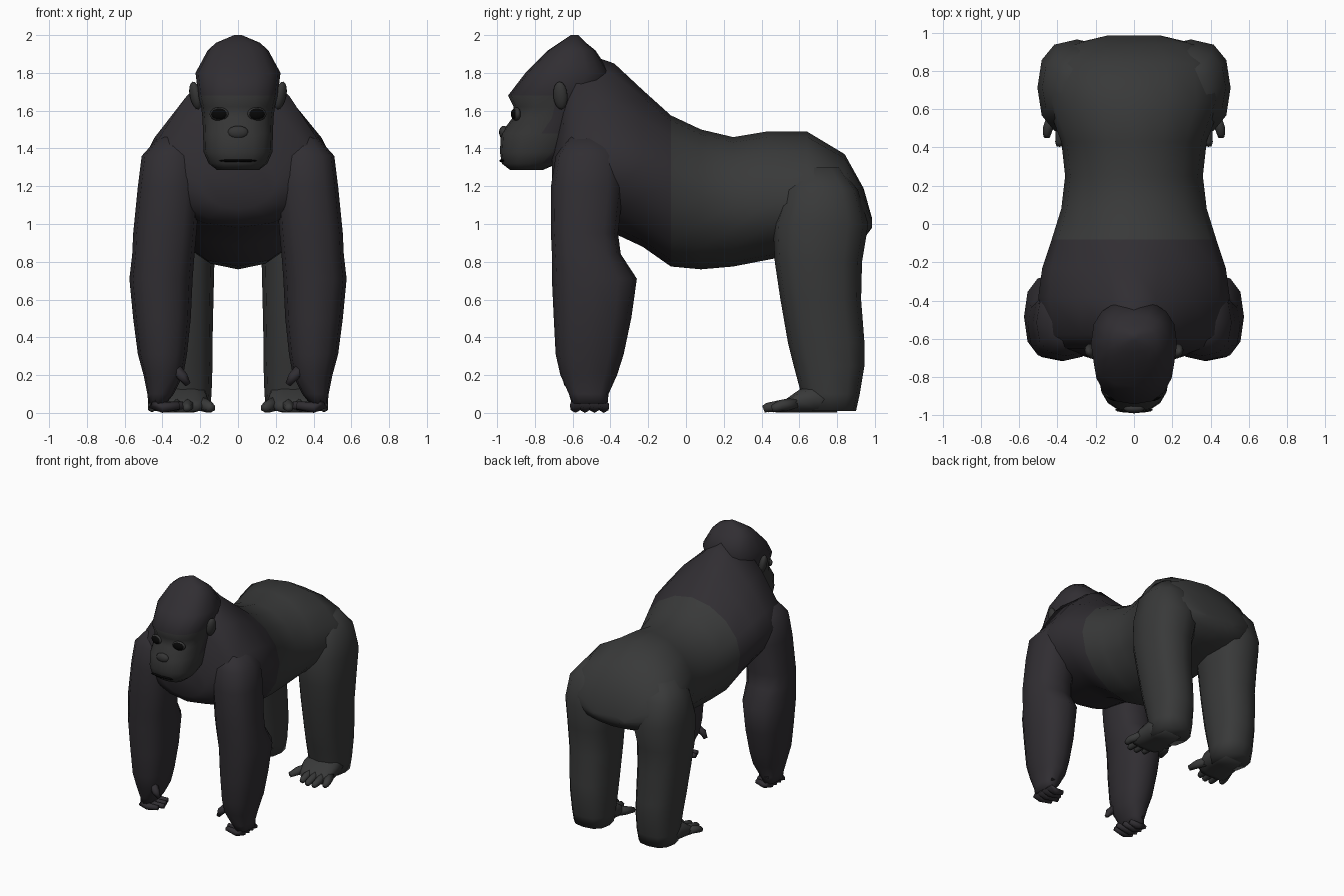
import bpy, bmesh
from math import cos, sin, pi
from mathutils import Vector

if "Cube" in bpy.data.objects:
    bpy.data.objects.remove(bpy.data.objects["Cube"])


def material(name, r, g, b):
    m = bpy.data.materials.new(name)
    m.diffuse_color = (r, g, b, 1)
    m.use_nodes = True
    m.node_tree.nodes["Principled BSDF"].inputs["Base Color"].default_value = m.diffuse_color
    return m


fur_front = material("fur_front", 0.030, 0.027, 0.032)
fur_rear = material("fur_rear", 0.040, 0.041, 0.041)
skin = material("skin", 0.036, 0.036, 0.036)
black = material("black", 0.002, 0.002, 0.002)


def loft(name, rings, mat, mirror=False):
    """Skin a list of equal-length point rings and cap both ends."""
    bm = bmesh.new()
    rows = [[bm.verts.new(p) for p in ring] for ring in rings]
    n = len(rows[0])
    for a, b in zip(rows, rows[1:]):
        for i in range(n):
            j = (i + 1) % n
            bm.faces.new((a[i], a[j], b[j], b[i]))
    bm.faces.new(rows[0])
    bm.faces.new(rows[-1])
    bmesh.ops.recalc_face_normals(bm, faces=bm.faces)
    for f in bm.faces:
        f.smooth = True
    me = bpy.data.meshes.new(name)
    bm.to_mesh(me)
    bm.free()
    me.materials.append(mat)
    ob = bpy.data.objects.new(name, me)
    bpy.context.collection.objects.link(ob)
    if mirror:
        ob.modifiers.new("mirror", 'MIRROR').use_clip = False
    return ob


def spow(v, p):
    return (1 if v >= 0 else -1) * abs(v) ** (2 / p)


def level(z, x0, x1, y0, y1, p=2.5, n=12):
    """Horizontal rounded section filling a rectangle."""
    return [((x0 + x1) / 2 + (x1 - x0) / 2 * spow(cos(2 * pi * i / n), p),
             (y0 + y1) / 2 + (y1 - y0) / 2 * spow(sin(2 * pi * i / n), p), z)
            for i in range(n)]


def slice_y(y, zb, zw, zt, w, p=2.0, n=16):
    """Upright egg section: widest at zw, p shapes the upper half."""
    ring = []
    for i in range(n):
        c, s = cos(2 * pi * i / n), sin(2 * pi * i / n)
        q = p if s > 0 else 2.0
        ring.append((w * spow(c, q), y, zw + spow(s, q) * (zt - zw if s > 0 else zw - zb)))
    return ring


def tube(name, path, radii, mat, n=6):
    """Tapered digit along a path, mirrored to the other side."""
    pts = [Vector(p) for p in path]
    rings = []
    for i, (p, r) in enumerate(zip(pts, radii)):
        d = pts[min(i + 1, len(pts) - 1)] - pts[max(i - 1, 0)]
        q = d.to_track_quat('Z', 'Y')
        rings.append([p + q @ Vector((r * cos(2 * pi * k / n + pi / n), r * sin(2 * pi * k / n + pi / n), 0))
                      for k in range(n)])
    return loft(name, rings, mat, True)


def ball(name, loc, scale, mat, rot=(0, 0, 0), mirror=True):
    for s in ((1, -1) if mirror else (1,)):
        bpy.ops.mesh.primitive_uv_sphere_add(segments=12, ring_count=8, radius=1,
                                             location=(loc[0] * s, loc[1], loc[2]),
                                             rotation=(rot[0], rot[1] * s, rot[2] * s))
        ob = bpy.context.object
        ob.name = name
        ob.scale = scale
        ob.data.materials.append(mat)
        bpy.ops.object.shade_smooth()


# torso from chest to rump, darker at the front
torso = loft("torso", [slice_y(*s) for s in (
    (-.71, 1.08, 1.22, 1.38, .20), (-.65, 1.01, 1.30, 1.66, .40, 1.6),
    (-.58, .98, 1.32, 1.92, .47, 1.3), (-.38, .95, 1.34, 1.85, .50, 1.3),
    (-.23, .88, 1.31, 1.71, .48, 1.5), (-.08, .775, 1.22, 1.575, .43, 1.9),
    (.08, .76, 1.15, 1.50, .38), (.25, .775, 1.10, 1.46, .36),
    (.43, .81, 1.10, 1.49, .38), (.64, .85, 1.12, 1.49, .46),
    (.84, .87, 1.08, 1.37, .45), (.94, .92, 1.04, 1.19, .33), (.985, .98, 1.0, 1.03, .14))], fur_front)
torso.data.materials.append(fur_rear)
for f in torso.data.polygons:
    f.material_index = int(f.center.y > -.05)

# head: muzzle, brow and tall crest; upper and rear faces are fur
head = loft("head", [level(z, -w, w, y0, y1, 2.4, 16) for z, w, y0, y1 in (
    (1.285, .11, -.93, -.76), (1.32, .155, -.975, -.68), (1.38, .182, -.985, -.60),
    (1.48, .185, -.98, -.55), (1.56, .188, -.92, -.5), (1.62, .195, -.912, -.48),
    (1.68, .21, -.942, -.45), (1.80, .225, -.85, -.40), (1.92, .16, -.73, -.48),
    (1.96, .115, -.67, -.53), (2.0, .02, -.61, -.57))], skin)
head.data.materials.append(fur_front)
for f in head.data.polygons:
    f.material_index = int(f.center.z > 1.72 or f.center.y > -.72)

# face details
ball("eye_rim", (.10, -.898, 1.582), (.052, .022, .036), skin, (0, 0, .22))
ball("eye", (.10, -.904, 1.582), (.046, .022, .031), black, (0, 0, .22))
ball("nose", (0, -.965, 1.485), (.055, .025, .035), skin, mirror=False)
ball("mouth", (0, -.972, 1.335), (.10, .016, .008), black, mirror=False)
ball("ear", (.225, -.665, 1.68), (.03, .04, .075), skin, (0, .2, -.35))

# front limbs with a bulging elbow
loft("arm", [level(*s) for s in (
    (1.46, .24, .42, -.62, -.40), (1.36, .20, .51, -.69, -.34), (1.20, .20, .53, -.715, -.33),
    (.95, .22, .555, -.715, -.36), (.84, .23, .56, -.71, -.345), (.71, .24, .575, -.71, -.26),
    (.50, .25, .555, -.70, -.29), (.31, .27, .53, -.69, -.33), (.20, .29, .50, -.665, -.365),
    (.10, .34, .48, -.62, -.41), (.05, .38, .475, -.605, -.415))], fur_front, True)

# curled fingers, pointing inward, and thumb
for k, y in enumerate((-.585, -.535, -.485, -.435)):
    tip = .29 + .02 * abs(k - 1)
    tube("finger", [(.43, y, .11), (.445, y, .04), (.40, y, .029), (tip, y, .04)],
         [.03, .033, .029, .02], fur_front)
tube("thumb", [(.34, -.60, .24), (.29, -.635, .19), (.265, -.63, .15)], [.035, .028, .016], fur_front)

# hind legs
loft("leg", [level(*s) for s in (
    (1.30, .18, .38, .58, .82), (1.18, .12, .48, .52, .91), (1.0, .09, .505, .46, .965),
    (.80, .125, .50, .47, .932), (.60, .13, .48, .50, .927), (.37, .135, .46, .54, .945),
    (.25, .135, .45, .57, .945), (.10, .14, .44, .61, .92), (.01, .15, .43, .63, .90))], fur_rear, True)


# foot: flattened wedge in front of the heel
def foot_slice(y, x0, x1, h):
    return [((x0 + x1) / 2 + (x1 - x0) / 2 * spow(cos(pi * i / 5), 3), y,
             h / 2 + h / 2 * spow(sin(pi * i / 5), 3)) for i in range(10)]


loft("foot", [foot_slice(*s) for s in (
    (.80, .17, .42, .14), (.68, .16, .44, .15), (.60, .155, .45, .125), (.53, .18, .455, .075),
    (.50, .21, .44, .055))], fur_rear, True)

# toes, with the big toe splayed inward
for x, y in ((.265, .43), (.325, .41), (.385, .41), (.45, .455)):
    tube("toe", [(x * .8 + .06, .58, .05), (x, .50, .038), (x + .005, y + .02, .028), (x + .005, y, .02)],
         [.034, .03, .025, .018], fur_rear)
tube("big_toe", [(.22, .62, .055), (.165, .54, .038), (.14, .47, .025)], [.04, .036, .022], fur_rear)
